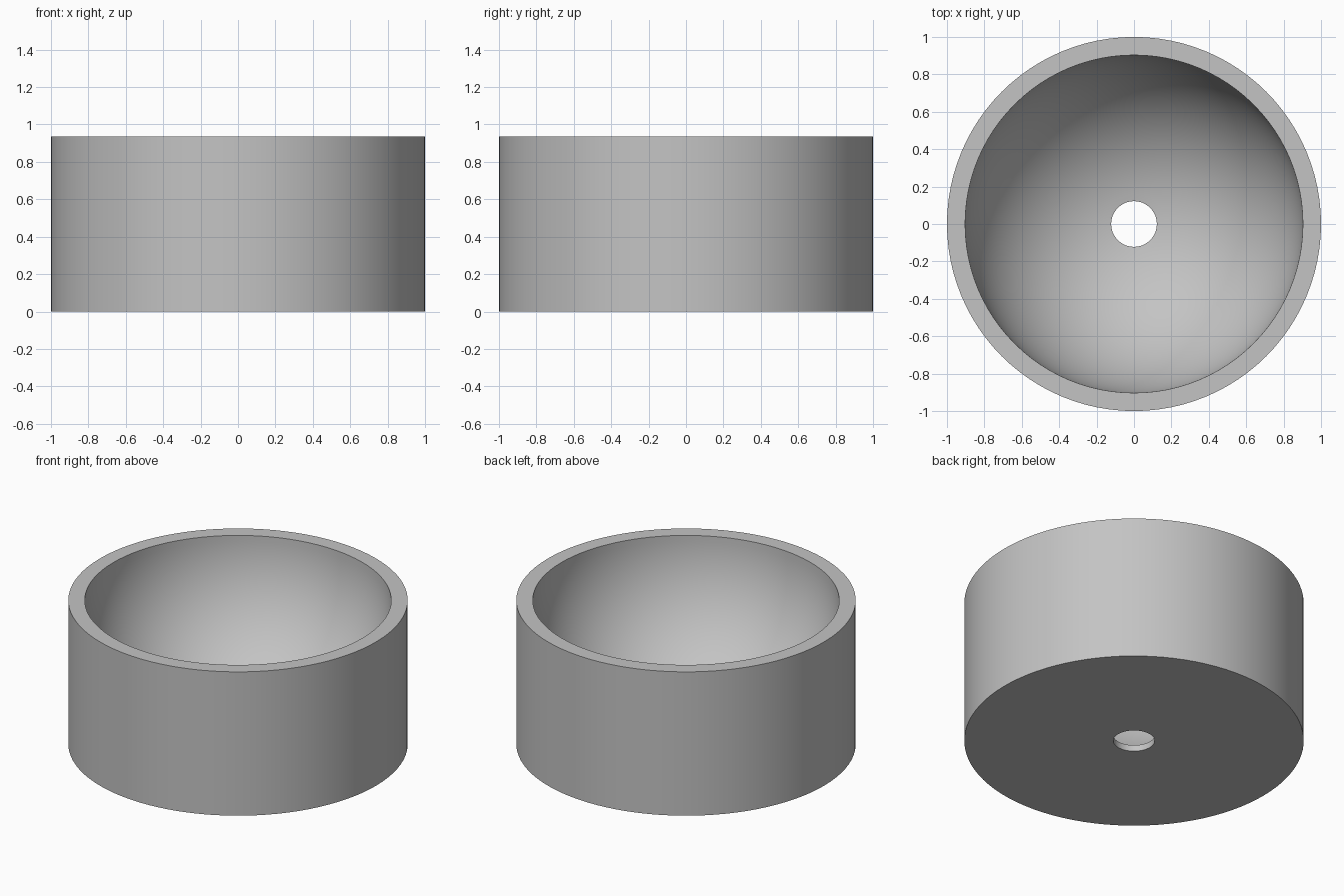
import bpy, math

SIDES = 96
HEIGHT, OUTER, BOWL, HOLE = 0.935, 1.0, 0.903, 0.122

cube = bpy.data.objects.get("Cube")
if cube:
    bpy.data.objects.remove(cube, do_unlink=True)

# Plain grey material
grey = bpy.data.materials.new("plain_grey")
grey.use_nodes = True
colour = (0.55, 0.55, 0.55, 1)
grey.diffuse_color = colour
grey.node_tree.nodes["Principled BSDF"].inputs["Base Color"].default_value = colour

# Closed profile: outer wall, rim, hemispherical bowl, drain hole
STEPS = 32
end = math.acos(HOLE / BOWL)
profile = [(HOLE, 0), (OUTER, 0), (OUTER, HEIGHT)]
for i in range(STEPS + 1):
    a = end * i / STEPS
    profile.append((BOWL * math.cos(a), HEIGHT - BOWL * math.sin(a)))

# Revolve the profile around the vertical axis
n = len(profile)
verts, faces = [], []
for s in range(SIDES):
    t = math.tau * s / SIDES
    verts += [(r * math.cos(t), r * math.sin(t), z) for r, z in profile]
    nxt = (s + 1) % SIDES
    for k in range(n):
        j = (k + 1) % n
        faces.append((s * n + k, nxt * n + k, nxt * n + j, s * n + j))

mesh = bpy.data.meshes.new("round_bowl")
mesh.from_pydata(verts, [], faces)
mesh.materials.append(grey)
bowl = bpy.data.objects.new("round_bowl", mesh)
bpy.context.collection.objects.link(bowl)

# Smooth curved walls, sharp rim, base and hole edges
bpy.ops.object.select_all(action="DESELECT")
bowl.select_set(True)
bpy.context.view_layer.objects.active = bowl
bpy.ops.object.shade_smooth_by_angle(angle=math.radians(30))
